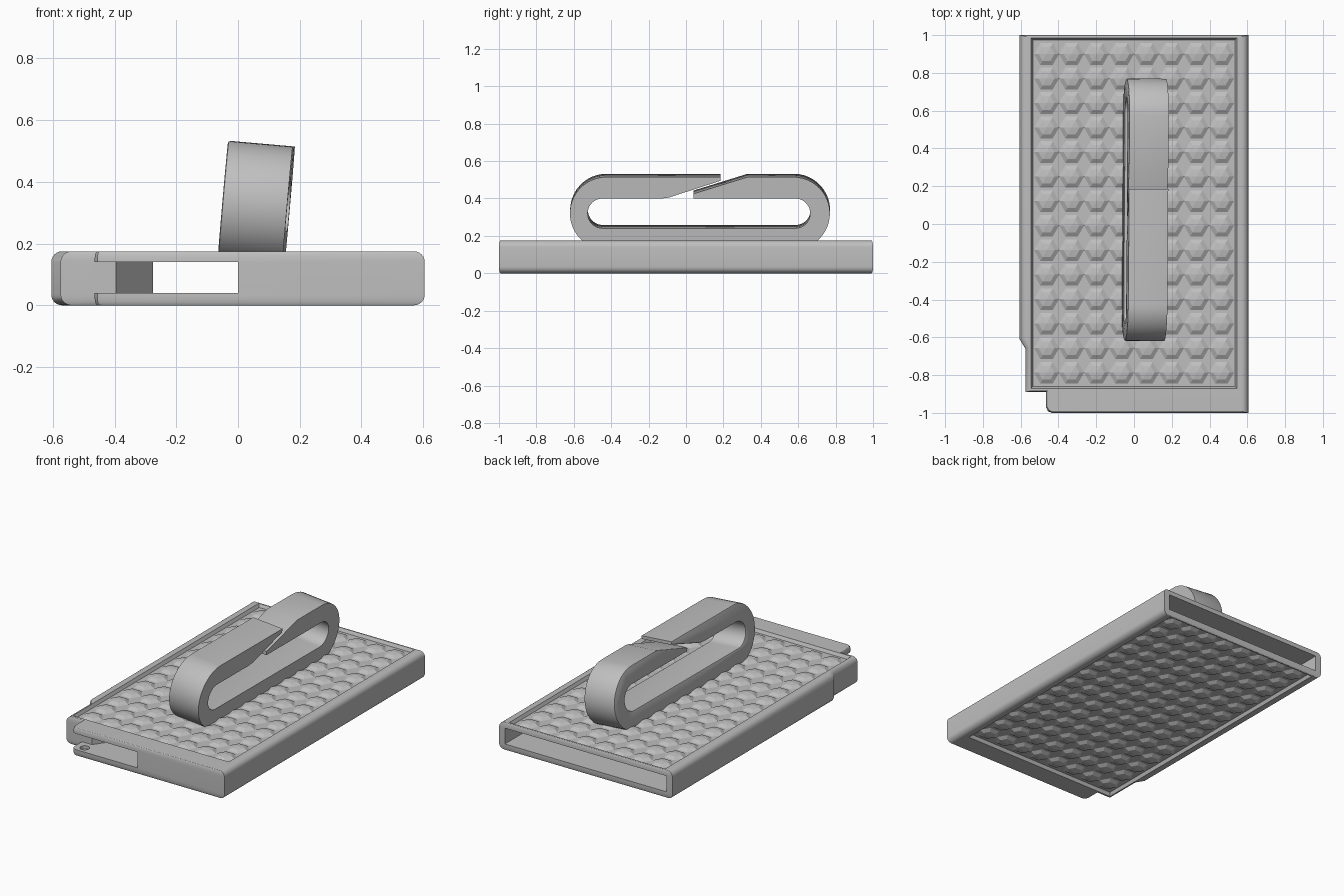
import bpy, bmesh, math
from mathutils import Vector, Matrix

if "Cube" in bpy.data.objects:
    bpy.data.objects.remove(bpy.data.objects["Cube"])

grey = bpy.data.materials.new("mid_grey")
grey.diffuse_color = (0.52, 0.52, 0.52, 1)
grey.use_nodes = True
grey.node_tree.nodes["Principled BSDF"].inputs["Base Color"].default_value = grey.diffuse_color


def finish(bm, name):
    bmesh.ops.recalc_face_normals(bm, faces=bm.faces[:])
    me = bpy.data.meshes.new(name)
    bm.to_mesh(me)
    bm.free()
    me.materials.append(grey)
    ob = bpy.data.objects.new(name, me)
    bpy.context.collection.objects.link(ob)
    return ob


def inset(pts, factors, d):
    """Move every edge of a counter-clockwise outline inward by d * factor."""
    out, n = [], len(pts)
    for i in range(n):
        p0, p1, p2 = (Vector(pts[(i + k) % n]) for k in (-1, 0, 1))
        a, b = (p1 - p0).normalized(), (p2 - p1).normalized()
        qa = p1 + Vector((-a.y, a.x)) * d * factors[i - 1]
        qb = p1 + Vector((-b.y, b.x)) * d * factors[i]
        w = qb - qa
        t = (w.x * b.y - w.y * b.x) / (a.x * b.y - a.y * b.x)
        out.append(qa + a * t)
    return out


def stack(name, pts, levels, factors=None):
    """Solid made of outlines stacked at (height, inset) levels."""
    factors = factors or [1] * len(pts)
    bm = bmesh.new()
    rings = [[bm.verts.new((p.x, p.y, z)) for p in inset(pts, factors, d)] for z, d in levels]
    n = len(pts)
    for lo, hi in zip(rings, rings[1:]):
        for i in range(n):
            bm.faces.new((lo[i], lo[(i + 1) % n], hi[(i + 1) % n], hi[i]))
    bm.faces.new(rings[0][::-1])
    bm.faces.new(rings[-1])
    return finish(bm, name)


def smooth(ob, angle):
    bpy.ops.object.select_all(action='DESELECT')
    ob.select_set(True)
    bpy.context.view_layer.objects.active = ob
    bpy.ops.object.shade_smooth_by_angle(angle=math.radians(angle))


def cut(ob, cutter):
    bpy.context.view_layer.objects.active = ob
    cutter.hide_render = True
    m = ob.modifiers.new("cut", 'BOOLEAN')
    m.operation, m.solver, m.object = 'DIFFERENCE', 'EXACT', cutter
    bpy.ops.object.modifier_apply(modifier=m.name)
    bpy.data.objects.remove(cutter)


H = 0.175
FLOOR = 0.155

# Sleeve body with rounded long sides and a stepped front-left corner
plan = [(-0.435, -1), (0.605, -1), (0.605, 1), (-0.605, 1), (-0.605, -0.61), (-0.575, -0.66),
        (-0.575, -0.89), (-0.465, -0.89), (-0.465, -0.97), (-0.456, -0.991)]
soft = [0.25, 1, 0.25, 1, 1, 1, 0.25, 0.25, 0.25, 0.25]
R = 0.035
arc = [(R * (1 - math.sin(a)), R * (1 - math.cos(a))) for a in
       [math.radians(90 - 15 * k) for k in range(7)]]
levels = [(z, d) for z, d in arc] + [(H - z, d) for z, d in arc[::-1]]
sleeve = stack("sleeve", plan, levels, soft)

# Hollow inside, open at the back, with a front slot and a slanted catch
hollow = [(-0.65, -1.1), (0, -1.1), (0, -0.86), (0.565, -0.86), (0.565, 1.1), (-0.565, 1.1),
          (-0.565, -0.6), (-0.275, -0.6), (-0.275, -0.72), (-0.395, -0.892), (-0.65, -0.892)]
cut(sleeve, stack("hollow_cutter", hollow, [(0.04, 0), (0.14, 0)]))

# Shallow recessed panels with sloping rims, top and bottom
panel = [(-0.545, -0.87), (0.545, -0.87), (0.545, 0.985), (-0.545, 0.985)]
cut(sleeve, stack("top_panel_cutter", panel, [(FLOOR, 0.01), (H, 0), (H + 0.1, 0)]))
cut(sleeve, stack("bottom_panel_cutter", panel, [(-0.1, 0), (0, 0), (H - FLOOR, 0.01)]))

# Small dimple in the lower lip of the slot
dimple = [(-0.405 + 0.028 * math.cos(k * math.pi / 8), -0.95 + 0.028 * math.sin(k * math.pi / 8))
          for k in range(16)]
cut(sleeve, stack("dimple_cutter", dimple, [(0.02, 0), (0.06, 0)]))
smooth(sleeve, 25)

# Rows of six-sided grip studs on both panels
for name, flip in (("top_studs", False), ("bottom_studs", True)):
    bm = bmesh.new()
    for i in range(8):
        for j in range(14):
            cx, cy = (i - 3.5) * 0.1323, 0.9 - j * 0.1298
            rings = []
            for r, z in ((0.07, FLOOR - 0.002), (0.042, 0.168)):
                rings.append([bm.verts.new((cx + r * math.cos(k * math.pi / 3),
                                            cy + r * math.sin(k * math.pi / 3),
                                            H - z if flip else z)) for k in range(6)])
            tip = bm.verts.new((cx, cy, H - 0.174 if flip else 0.174))
            lo, hi = rings
            bm.faces.new(lo[::-1])
            for k in range(6):
                m = (k + 1) % 6
                bm.faces.new((lo[k], lo[m], hi[m], hi[k]))
                bm.faces.new((hi[k], hi[m], tip))
    finish(bm, name)

# Loop clip: side profile in (y, z), overlapping slanted tips on top
ZC, RO, RI = 0.33, 0.195, 0.08


def bow(cy, r, a0, a1, n=20):
    return [(cy + r * math.cos(math.radians(a0 + (a1 - a0) * k / n)),
             max(0.15, ZC + r * math.sin(math.radians(a0 + (a1 - a0) * k / n))))
            for k in range(n + 1)]


cut_angle = math.degrees(math.asin((ZC - 0.15) / RO))
profile = (bow(-0.425, RO, 180 + cut_angle, 90)
           + [(0.185, 0.525), (0.185, 0.505), (-0.09, 0.415), (-0.13, 0.41)]
           + bow(-0.445, RI, 90, 270)
           + bow(0.585, RI, -90, 90)
           + [(0.04, 0.41), (0.04, 0.435), (0.33, 0.525)]
           + bow(0.575, RO, 90, -cut_angle))
bm = bmesh.new()
left = [bm.verts.new((-0.105, y, z)) for y, z in profile]
cap = bm.faces.new(left)
ext = bmesh.ops.extrude_face_region(bm, geom=[cap], use_keep_orig=True)
bmesh.ops.translate(bm, vec=(0.21, 0, 0),
                    verts=[v for v in ext["geom"] if isinstance(v, bmesh.types.BMVert)])
bmesh.ops.recalc_face_normals(bm, faces=bm.faces[:])
rim = [e for e in bm.edges if all(v.co.x < 0 for v in e.verts)]
bmesh.ops.bevel(bm, geom=rim, offset=0.008, segments=2, profile=0.5, affect='EDGES')
# Lean the clip slightly to the right
bm.transform(Matrix.Translation((0.045, 0, H)) @ Matrix.Rotation(math.radians(-0.4), 4, 'Z')
             @ Matrix.Rotation(math.radians(5), 4, 'Y') @ Matrix.Translation((0, 0, -H)))
smooth(finish(bm, "loop_clip"), 25)
